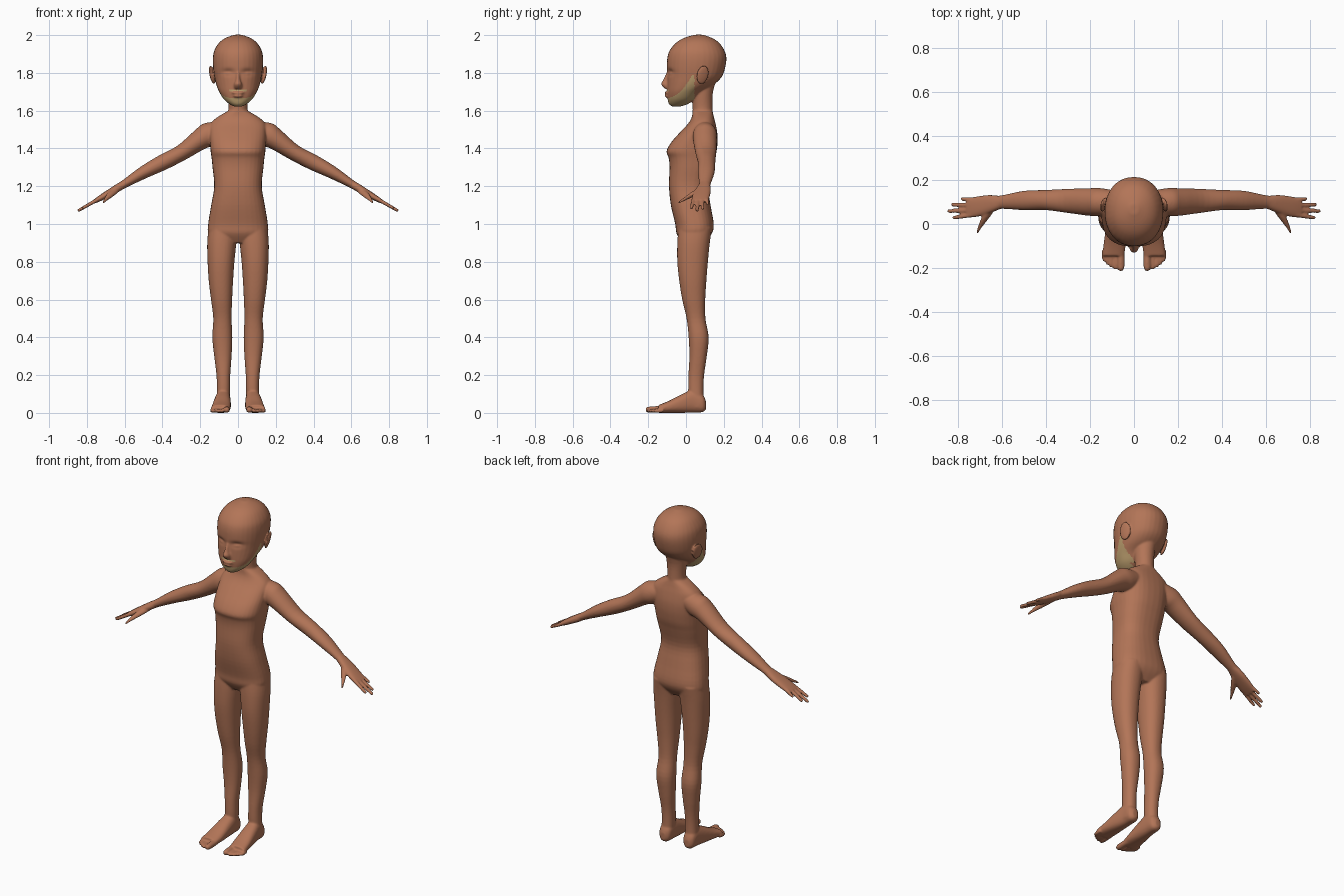
import bpy, bmesh, math
from mathutils import Vector, Matrix

def material(name, rgb):
    m = bpy.data.materials.new(name)
    m.diffuse_color = (*rgb, 1)
    return m

skin = material("warm_brown_skin", (0.45, 0.178, 0.096))
tan = material("tan_beard", (0.50, 0.34, 0.155))
bm = bmesh.new()
X, Y, Z = Vector((1, 0, 0)), Vector((0, 1, 0)), Vector((0, 0, 1))

def catmull(rows, steps=4):
    out = []
    for i in range(len(rows) - 1):
        p = [rows[max(0, min(len(rows) - 1, i + k))] for k in (-1, 0, 1, 2)]
        for s in range(steps):
            t = s / steps
            out.append([0.5 * (2 * b + (c - a) * t + (2*a - 5*b + 4*c - d) * t*t + (3*b - a - 3*c + d) * t**3)
                        for a, b, c, d in zip(*p)])
    return out + [list(rows[-1])]

def loft(rows, u=X, v=Y, power=2.0, sides=(1,), n=32):
    """Smooth tube through rows of (x, y, z, half size along u, half size along v)."""
    for s in sides:
        rings = []
        for x, y, z, a, b in catmull(rows):
            ring = []
            for i in range(n):
                t = 2 * math.pi * i / n
                c, d = math.cos(t), math.sin(t)
                p = Vector((x, y, z)) + u * a * math.copysign(abs(c) ** (2 / power), c) \
                    + v * b * math.copysign(abs(d) ** (2 / power), d)
                ring.append(bm.verts.new((p.x * s, p.y, p.z)))
            rings.append(ring)
        for r, q in zip(rings, rings[1:]):
            for i in range(n):
                bm.faces.new((r[i], r[(i + 1) % n], q[(i + 1) % n], q[i]))
        bm.faces.new(rings[0])
        bm.faces.new(rings[-1])

def blob(loc, size, rot=(0, 0, 0), sides=(1,)):
    for s in sides:
        m = Matrix.Diagonal((s, 1, 1, 1)) @ Matrix.Translation(loc)
        for ang, ax in zip(rot, "XYZ"):
            m = m @ Matrix.Rotation(ang, 4, ax)
        bmesh.ops.create_uvsphere(bm, u_segments=20, v_segments=12, radius=1,
                                  matrix=m @ Matrix.Diagonal((*size, 1)))

def upright(rows):
    """Turn (z, x0, x1, y0, y1) extents into loft rows."""
    return [((b + a) / 2, (d + c) / 2, z, (b - a) / 2, (d - c) / 2) for z, a, b, c, d in rows]

def centred(rows):
    return upright([(z, -w, w, c, d) for z, w, c, d in rows])

BOTH = (1, -1)

# torso
loft(centred([(0.90, .10, -.02, .10), (0.95, .155, -.05, .137), (1.0, .158, -.057, .147),
              (1.1, .142, -.08, .13), (1.2, .126, -.09, .117), (1.3, .135, -.087, .14),
              (1.35, .14, -.092, .155), (1.385, .145, -.103, .162), (1.43, .148, -.08, .167),
              (1.48, .15, -.037, .166), (1.53, .145, .01, .157), (1.565, .11, .03, .148),
              (1.60, .05, .035, .14)]), power=2.5)
# neck
loft(centred([(1.54, .08, .03, .15), (1.58, .058, .035, .143), (1.62, .05, .035, .14),
              (1.70, .055, .03, .143), (1.79, .06, .02, .17)]))
# head
loft(centred([(1.622, .02, -.075, -.03), (1.635, .045, -.09, .01), (1.66, .075, -.097, .045),
              (1.70, .10, -.1, .085), (1.74, .116, -.1, .15), (1.78, .125, -.099, .19),
              (1.83, .132, -.101, .208), (1.88, .133, -.099, .214), (1.92, .125, -.086, .203),
              (1.96, .10, -.052, .175), (1.985, .066, -.01, .137), (2.002, .02, .045, .09)]), power=2.15)
# nose, lips, ears
loft([(0, -.09, 1.805, .009, .014), (0, -.101, 1.765, .012, .019),
      (0, -.107, 1.74, .021, .025), (0, -.098, 1.716, .02, .014)])
blob((0, -.098, 1.694), (.034, .016, .008))
blob((0, -.097, 1.678), (.028, .017, .009))
blob((.137, .088, 1.79), (.010, .034, .052), (math.radians(-12), math.radians(10), math.radians(20)), BOTH)

# legs
loft(upright([(.03, .045, .115, .02, .095), (.12, .042, .112, .012, .092), (.2, .041, .114, .013, .096),
              (.3, .034, .126, .018, .11), (.4, .03, .136, .014, .12), (.5, .034, .131, .003, .103),
              (.6, .031, .143, -.02, .102), (.7, .026, .155, -.036, .108), (.8, .019, .161, -.046, .116),
              (.9, .009, .163, -.046, .126), (.98, .004, .156, -.04, .138)]), power=2.2, sides=BOTH)
# feet and toes
loft([(.08, .106, .04, .014, .022), (.079, .088, .05, .034, .046), (.079, .04, .062, .039, .06),
      (.083, -.02, .05, .045, .05), (.088, -.09, .032, .05, .032), (.094, -.145, .021, .05, .021)],
     X, Z, 2.4, BOTH)
for x, tip, r in ((.06, -.214, .017), (.086, -.207, .011), (.105, -.197, .011), (.121, -.185, .011), (.136, -.17, .011)):
    loft([(x, -.12, r + .003, r, r), (x, tip + .02, r, r, r), (x, tip, r, r * .5, r * .5)], X, Z, sides=BOTH, n=12)

# arms
tilt = Vector((.5, 0, .86))
loft([(.08, .1, 1.50, .05, .05), (.15, .1, 1.475, .066, .063), (.2, .1, 1.448, .056, .063),
      (.3, .105, 1.377, .043, .055), (.4, .109, 1.325, .042, .046), (.5, .107, 1.273, .034, .044),
      (.6, .1, 1.213, .022, .031), (.64, .096, 1.189, .021, .032)], tilt, Y, sides=BOTH)
# hands, fingers, thumbs
loft([(.61, .098, 1.207, .021, .030), (.66, .09, 1.177, .02, .042), (.72, .078, 1.142, .016, .047),
      (.76, .074, 1.119, .011, .043)], tilt, Y, 2.4, BOTH)
for y0, x, y in ((.108, .788, .114), (.085, .83, .088), (.063, .848, .059), (.042, .825, .030)):
    z = 1.07 + (.845 - x) * .58
    loft([(.73, y0, 1.137, .011, .011), (x - .012, y, z + .008, .009, .0095), (x, y, z, .005, .006)],
         tilt, Y, sides=BOTH, n=12)
loft([(.645, .075, 1.18, .016, .02), (.675, .03, 1.155, .015, .019), (.70, -.012, 1.13, .010, .011),
      (.714, -.042, 1.112, .006, .006)], Z, X, sides=BOTH, n=12)

# fuse everything into one smooth skin
mesh = bpy.data.meshes.new("body_shell")
bmesh.ops.recalc_face_normals(bm, faces=bm.faces)
bm.to_mesh(mesh)
bm.free()
shell = bpy.data.objects.new("body_shell", mesh)
bpy.context.collection.objects.link(shell)
rm = shell.modifiers.new("fuse", 'REMESH')
rm.mode, rm.voxel_size = 'VOXEL', 0.005
sm = shell.modifiers.new("soften", 'SMOOTH')
sm.factor, sm.iterations = 0.5, 7
fused = bpy.data.meshes.new_from_object(shell.evaluated_get(bpy.context.evaluated_depsgraph_get()))
bpy.data.objects.remove(shell)
body = bpy.data.objects.new("body", fused)
bpy.context.collection.objects.link(body)
fused.materials.clear()
fused.materials.append(skin)
fused.materials.append(tan)

# eye sockets with eyelid slits
for v in fused.vertices:
    x, y, z = v.co
    if y < -.03 and 1.7 < z < 1.9:
        dx, dz = (abs(x) - .052) / .032, (z - 1.803) / .017
        v.co.y += .013 * math.exp(-dx * dx - dz * dz)
        v.co.y -= .006 * math.exp(-((abs(x) - .052) / .02) ** 2 - ((z - 1.797) / .008) ** 2)

# beard along the jaw, thin moustache line
for p in fused.polygons:
    p.use_smooth = True
    x, y, z = p.center
    jaw = 1.61 < z < 1.79 and y < .045 and z < 1.668 + 6.8 * max(0, y + .1) ** 2 and (z > 1.655 or y < .02)
    lip = y < -.085 and abs(x) < .045 and abs(z - 1.708) < .004
    p.material_index = 1 if jaw or lip else 0
